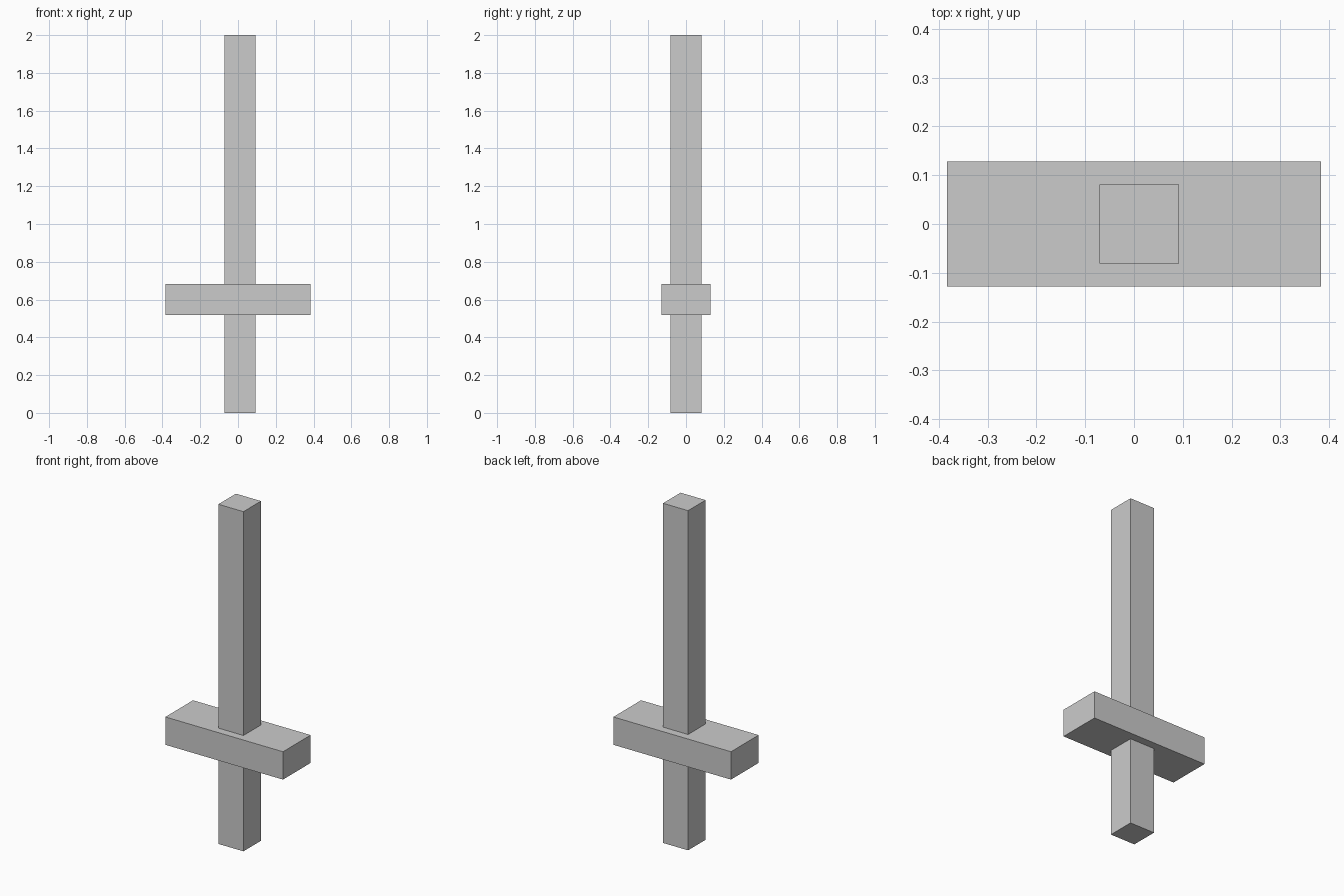
import bpy

if "Cube" in bpy.data.objects:
    bpy.data.objects.remove(bpy.data.objects["Cube"])


def box(name, center, size):
    bpy.ops.mesh.primitive_cube_add(size=1, location=center)
    obj = bpy.context.object
    obj.name = name
    obj.scale = size
    bpy.ops.object.transform_apply(location=False, rotation=False, scale=True)
    return obj


# Tall square post, slightly off-centre to the right
box("post", (0.011, 0, 1.0), (0.163, 0.163, 2.0))

# Wide crossbar around the lower part of the post
box("crossbar", (0, 0, 0.6), (0.766, 0.257, 0.164))
